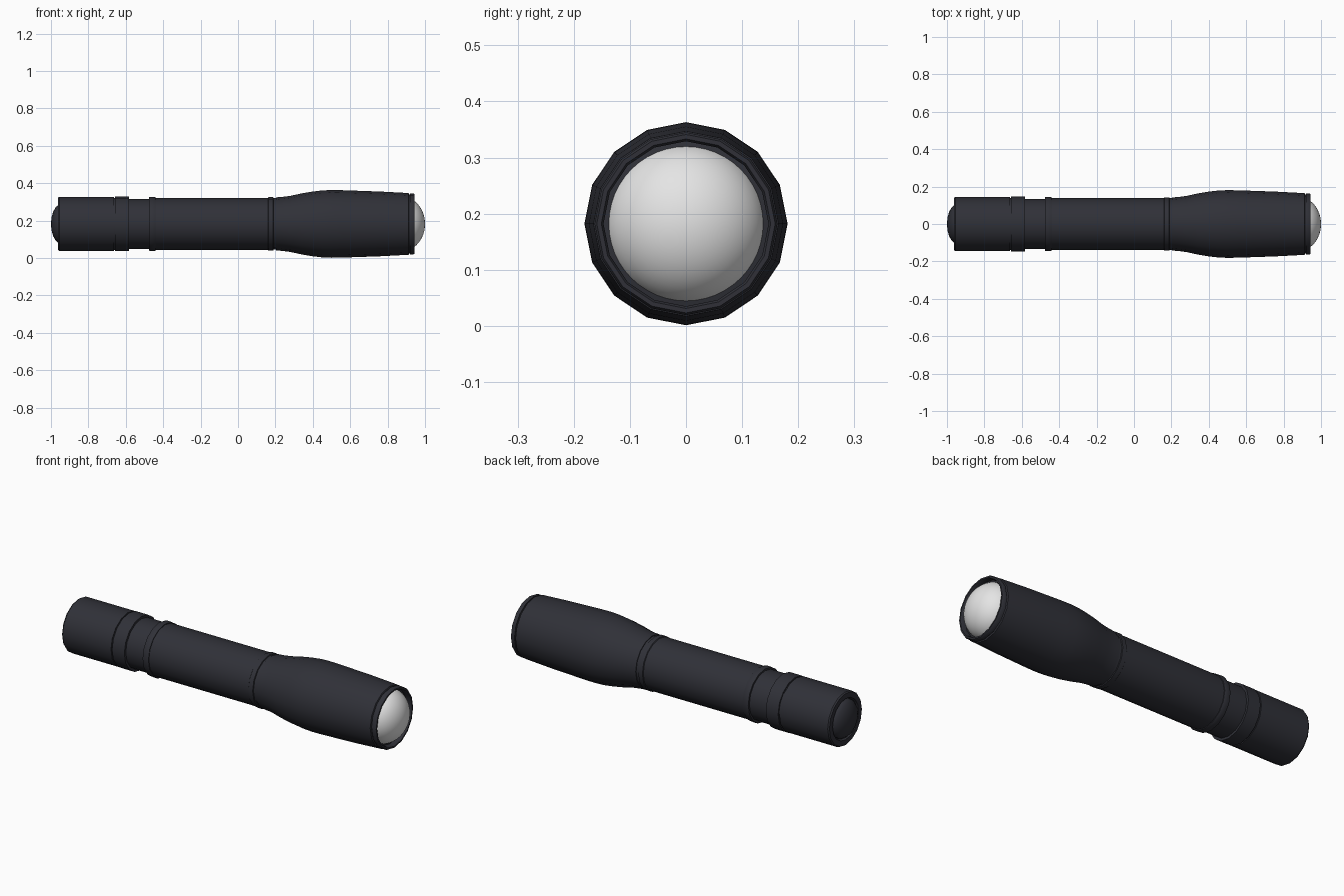
import bpy, bmesh, math

if "Cube" in bpy.data.objects:
    bpy.data.objects.remove(bpy.data.objects["Cube"])

CZ = 0.182  # height of the axis


def material(name, rgb):
    m = bpy.data.materials.new(name)
    m.diffuse_color = (*rgb, 1)
    m.use_nodes = True
    m.node_tree.nodes["Principled BSDF"].inputs["Base Color"].default_value = m.diffuse_color
    return m


BLACK = material("black_metal", (0.029, 0.030, 0.039))
LENS = material("pale_lens", (0.78, 0.78, 0.78))


def lathe(name, profile, mat, sides=16, angle=35):
    """Spin (x, radius) points around the x axis, tail to head."""
    bm = bmesh.new()
    rings = []
    for x, r in profile:
        if r == 0:
            rings.append([bm.verts.new((x, 0, CZ))] * sides)
        else:
            rings.append([bm.verts.new((x, r * math.sin(2 * math.pi * i / sides),
                                        CZ + r * math.cos(2 * math.pi * i / sides)))
                          for i in range(sides)])
    for a, b in zip(rings, rings[1:]):
        for i in range(sides):
            j = (i + 1) % sides
            bm.faces.new(list(dict.fromkeys((a[i], a[j], b[j], b[i]))))
    bmesh.ops.recalc_face_normals(bm, faces=bm.faces)
    me = bpy.data.meshes.new(name)
    bm.to_mesh(me)
    bm.free()
    me.materials.append(mat)
    ob = bpy.data.objects.new(name, me)
    bpy.context.collection.objects.link(ob)
    bpy.context.view_layer.objects.active = ob
    ob.select_set(True)
    bpy.ops.object.shade_smooth_by_angle(angle=math.radians(angle))
    ob.select_set(False)
    return ob


# Domed tail button
lathe("tail_button", [(-1, 0), (-0.997, 0.035), (-0.988, 0.066), (-0.974, 0.09),
                      (-0.958, 0.103), (-0.93, 0.105), (-0.93, 0)], BLACK)

# Tail cap with a narrow groove before its collar
lathe("tail_cap", [(-0.945, 0), (-0.945, 0.106), (-0.962, 0.112), (-0.962, 0.14),
                   (-0.955, 0.145), (-0.664, 0.145), (-0.664, 0.139), (-0.657, 0.139),
                   (-0.657, 0.146), (-0.583, 0.146), (-0.583, 0)], BLACK)

# Grip tube: thin neck, ridge, long barrel, front ridge and seam
lathe("grip_tube", [(-0.6, 0), (-0.6, 0.133), (-0.475, 0.133), (-0.475, 0.143),
                    (-0.47, 0.145), (-0.445, 0.145), (-0.44, 0.143), (-0.44, 0.139),
                    (0.16, 0.139), (0.163, 0.143), (0.188, 0.143), (0.19, 0.138),
                    (0.22, 0.138), (0.22, 0)], BLACK)

# Flared head
lathe("head", [(0.204, 0), (0.204, 0.142), (0.235, 0.144), (0.28, 0.15), (0.34, 0.163),
               (0.4, 0.173), (0.45, 0.179), (0.5, 0.181), (0.56, 0.18), (0.76, 0.173),
               (0.912, 0.165), (0.915, 0.158), (0.915, 0)], BLACK)

# Bezel ring around the lens
lathe("bezel_ring", [(0.9, 0.147), (0.9, 0.158), (0.919, 0.158), (0.92, 0.163),
                     (0.938, 0.163), (0.944, 0.159), (0.944, 0.151), (0.938, 0.147),
                     (0.9, 0.147)], BLACK)

# Bulging lens
lens = [(0.88 + 0.12 * math.sin(t * math.pi / 24), 0.144 * math.cos(t * math.pi / 24))
        for t in range(12)] + [(1.0, 0)]
lathe("lens", [(0.88, 0)] + lens, LENS, sides=48)
